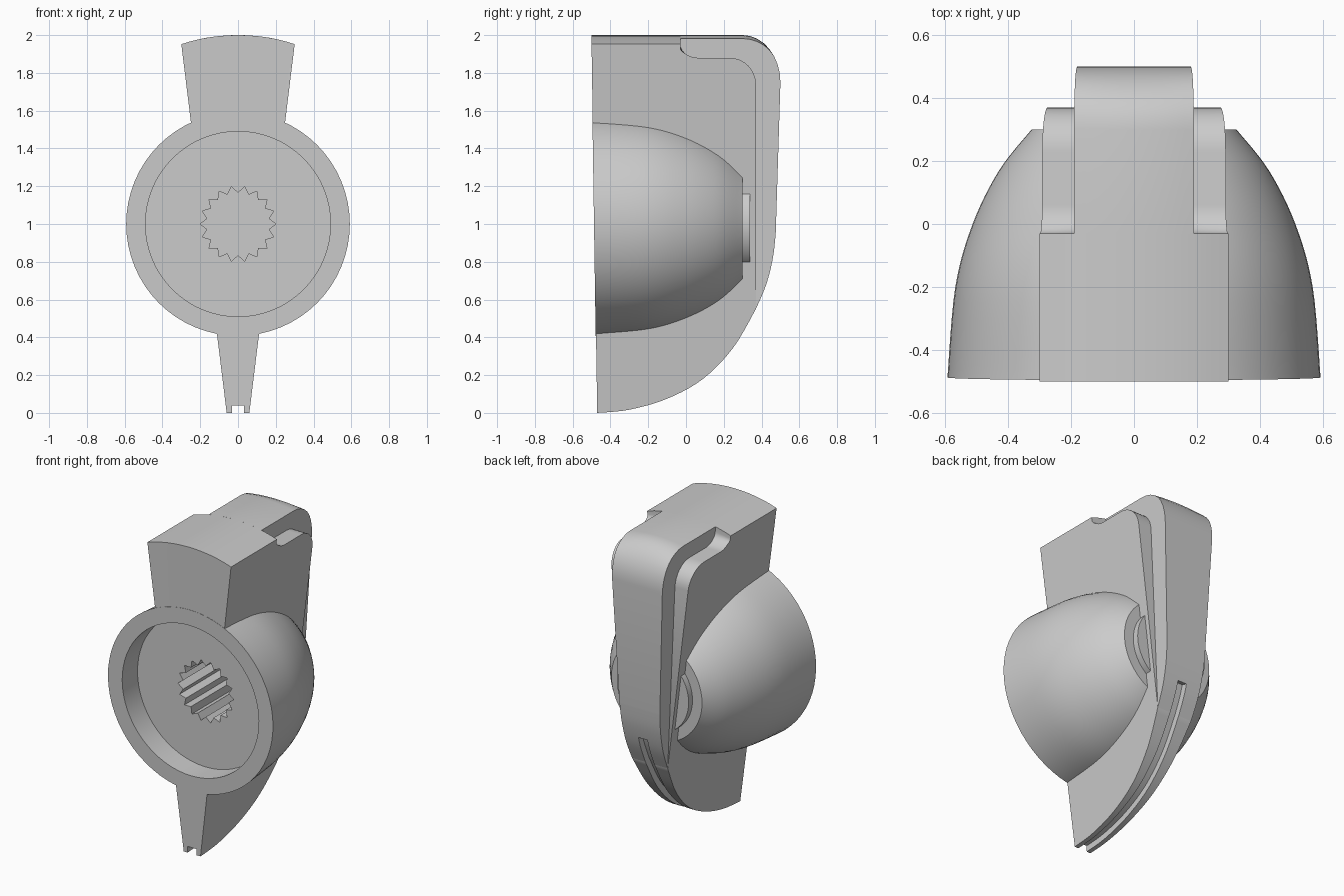
import bpy
import bmesh
from math import sin, cos, pi, sqrt, radians, hypot

if "Cube" in bpy.data.objects:
    bpy.data.objects.remove(bpy.data.objects["Cube"])

grey = bpy.data.materials.new("plain grey")
grey.use_nodes = True
COLOUR = (0.6, 0.6, 0.6, 1)
grey.diffuse_color = COLOUR
grey.node_tree.nodes["Principled BSDF"].inputs["Base Color"].default_value = COLOUR


def make(name, bm):
    bmesh.ops.remove_doubles(bm, verts=bm.verts, dist=1e-5)
    bmesh.ops.recalc_face_normals(bm, faces=bm.faces)
    mesh = bpy.data.meshes.new(name)
    bm.to_mesh(mesh)
    bm.free()
    mesh.materials.append(grey)
    ob = bpy.data.objects.new(name, mesh)
    bpy.context.collection.objects.link(ob)
    return ob


def select(ob):
    bpy.ops.object.select_all(action="DESELECT")
    ob.select_set(True)
    bpy.context.view_layer.objects.active = ob


def cut(ob, cutter):
    mod = ob.modifiers.new("cut", "BOOLEAN")
    mod.operation = "DIFFERENCE"
    mod.solver = "EXACT"
    mod.object = cutter
    select(ob)
    bpy.ops.object.modifier_apply(modifier="cut")


def slab(name, outline, half, columns=12):
    """Side outline (y, z) spread across x, with a taper and an arched top."""
    bm = bmesh.new()
    rows = []
    for c in range(columns + 1):
        t = 2 * c / columns - 1
        row = []
        for y, z in outline:
            weight = min(max((z - 1.9) / 0.1, 0), 1)
            z2 = z - weight * (1 - sqrt(1 - (t * half(z)) ** 2))
            row.append(bm.verts.new((t * half(z2), y, z2)))
        rows.append(row)
    n = len(outline)
    for a, b in zip(rows, rows[1:]):
        for i in range(n):
            j = (i + 1) % n
            bm.faces.new((a[i], a[j], b[j], b[i]))
    bm.faces.new(rows[0])
    bm.faces.new(rows[-1])
    return make(name, bm)


def revolve(name, profile, steps=64, tilt=True):
    """Spin (y, radius) points about the hub axis; both ends lie on the axis."""
    bm = bmesh.new()
    verts = [bm.verts.new((r, y, 1)) for y, r in profile]
    edges = [bm.edges.new(pair) for pair in zip(verts, verts[1:])]
    bmesh.ops.spin(bm, geom=verts + edges, cent=(0, 0, 1), axis=(0, 1, 0),
                   angle=2 * pi, steps=steps)
    if tilt:
        for v in bm.verts:
            if v.co.y < -0.45:
                v.co.y -= 0.015 * (v.co.z - 1)
    return make(name, bm)


def arc(cy, cz, ry, rz, start, end, n=8):
    angles = [radians(start + (end - start) * i / n) for i in range(n + 1)]
    return [(cy + ry * cos(a), cz + rz * sin(a)) for a in angles]


def wing_half(z):
    return 0.06 + 0.123 * z


def rib_half(z):
    return wing_half(0.55) + 0.0437 * (z - 0.55)


def smooth_path(points, n=5):
    """Catmull-Rom curve through a few points."""
    p = [points[0]] + points + [points[-1]]
    out = []
    for k in range(1, len(p) - 2):
        for i in range(n):
            t = i / n
            out.append(tuple(
                0.5 * (2 * b + (c - a) * t + (2 * a - 5 * b + 4 * c - d) * t * t
                       + (3 * b - a - 3 * c + d) * t ** 3)
                for a, b, c, d in zip(*p[k - 1:k + 3])))
    return out + [points[-1]]


# Curved lower edge, from the ledge tip down to the toe
keel = smooth_path([(0.37, 0.55), (0.25, 0.345), (0.09, 0.18),
                    (-0.1, 0.075), (-0.3, 0.017), (-0.47, 0)])
heel = smooth_path([(0.475, 0.95), (0.46, 0.82), (0.425, 0.68), (0.37, 0.55)])

# Tapered wing with the shoulder step cut away
wing = slab("wing", [(-0.5, 2), (-0.03, 2)]
            + arc(0.06, 1.96, 0.09, 0.08, 180, 270)
            + arc(0.23, 1.74, 0.14, 0.14, 90, 0) + keel, wing_half)

# Narrower rib filling the step and standing out at the back
rib = slab("back_rib", [(-0.03, 2)] + arc(0.3, 1.75, 0.2, 0.25, 90, 0)
           + heel + [(0.3, 0.75), (0.2, 1.6), (-0.03, 1.8)], rib_half)

# Domed hub with a round recess in front
shell = smooth_path([(-0.487, 0.592), (-0.2, 0.567), (0, 0.512),
                     (0.17, 0.428), (0.3, 0.325)], 6)
dome = revolve("dome_hub", [(-0.33, 0), (-0.33, 0.49), (-0.487, 0.49)]
               + shell + [(0.3, 0)])
boss = revolve("rear_boss", [(0.27, 0), (0.27, 0.257), (0.34, 0.257), (0.34, 0)])

# Space for the hub inside the wing
core = revolve("core_cutter", [(-0.7, 0), (-0.7, 0.57)]
               + [(y - 0.01, r * 0.97) for y, r in shell] + [(0.29, 0)], tilt=False)
cut(wing, core)

# Toothed shaft hole
bm = bmesh.new()
ring = []
TEETH = 18
for i in range(2 * TEETH):
    r = 0.165 if i % 2 else 0.2
    a = pi * i / TEETH
    ring.append(bm.verts.new((r * cos(a), -0.4, 1 + r * sin(a))))
face = bm.faces.new(ring)
ext = bmesh.ops.extrude_face_region(bm, geom=[face])
for v in ext["geom"]:
    if isinstance(v, bmesh.types.BMVert):
        v.co.y = 0.22
star = make("spline_cutter", bm)
cut(dome, star)

# Groove running along the keel
path = [p for p in heel if p[1] < 0.74][:-1] + keel + [(-0.6, -0.01)]
inner, outer = [], []
for i, (y, z) in enumerate(path):
    (y0, z0), (y1, z1) = path[max(i - 1, 0)], path[min(i + 1, len(path) - 1)]
    length = hypot(y1 - y0, z1 - z0)
    ny, nz = (z0 - z1) / -length, (y0 - y1) / length
    inner.append((y + 0.04 * ny, z + 0.04 * nz))
    outer.append((y - 0.04 * ny, z - 0.04 * nz))
groove = slab("groove_cutter", inner + outer[::-1], lambda z: 0.032, 1)
cut(wing, groove)
cut(rib, groove)

for helper in (core, star, groove):
    bpy.data.objects.remove(helper)

for ob in (wing, rib, dome, boss):
    select(ob)
    bpy.ops.object.shade_smooth_by_angle(angle=radians(30))
